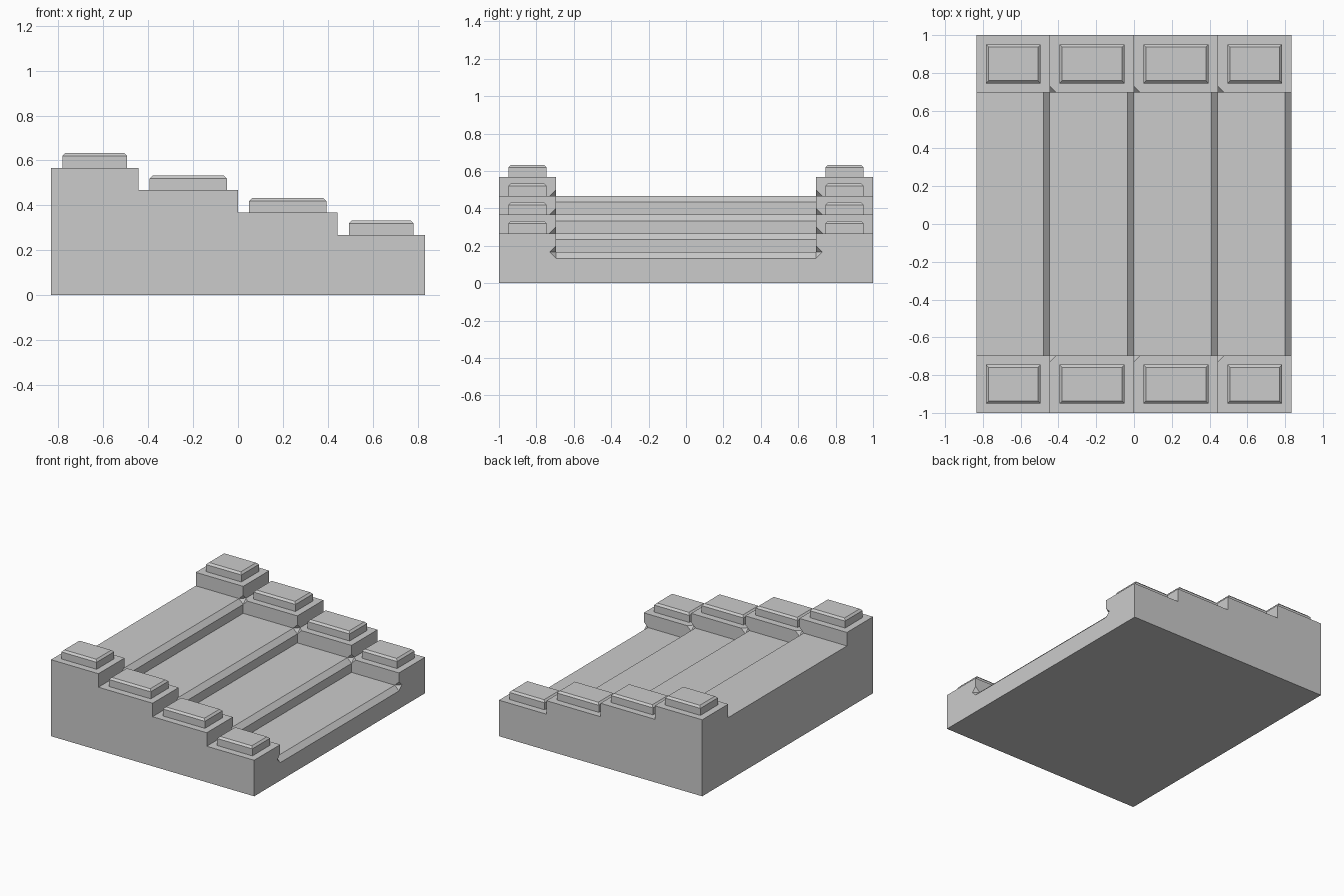
import bpy, bmesh
from mathutils import Matrix

if "Cube" in bpy.data.objects:
    bpy.data.objects.remove(bpy.data.objects["Cube"])

XS = [-0.833, -0.444, 0.0, 0.444, 0.833]   # step boundaries
WALL_Z = [0.567, 0.467, 0.367, 0.267]      # side wall heights
DROP = 0.1                                 # treads sit this far below the walls
INNER = 0.695                              # inner face of side walls
NOSE = 0.034                               # nosing chamfer


def make_object(name, bm):
    bmesh.ops.recalc_face_normals(bm, faces=bm.faces)
    mesh = bpy.data.meshes.new(name)
    bm.to_mesh(mesh)
    bm.free()
    obj = bpy.data.objects.new(name, mesh)
    bpy.context.collection.objects.link(obj)
    return obj


def prism(name, profile, half_width):
    bm = bmesh.new()
    face = bm.faces.new([bm.verts.new((x, -half_width, z)) for x, z in profile])
    new = bmesh.ops.extrude_face_region(bm, geom=[face])["geom"]
    verts = [v for v in new if isinstance(v, bmesh.types.BMVert)]
    bmesh.ops.translate(bm, verts=verts, vec=(0, 2 * half_width, 0))
    return make_object(name, bm)


def cut(target, cutter):
    cutter.hide_render = True
    mod = target.modifiers.new("cut", "BOOLEAN")
    mod.operation = "DIFFERENCE"
    mod.solver = "EXACT"
    mod.object = cutter
    bpy.context.view_layer.objects.active = target
    bpy.ops.object.modifier_apply(modifier=mod.name)
    bpy.data.objects.remove(cutter)


# Stepped block at side wall height
profile = [(XS[0], 0)]
for i, z in enumerate(WALL_Z):
    profile += [(XS[i], z), (XS[i + 1], z)]
profile.append((XS[-1], 0))
staircase = prism("staircase", profile, 1.0)

# Channel between the walls, leaving treads with chamfered nosings
channel = [(-1.0, 1.0), (-1.0, WALL_Z[0] - DROP)]
for i, z in enumerate(WALL_Z):
    t, x = z - DROP, XS[i + 1]
    if i:
        channel.append((XS[i], t))
    channel.append((x - NOSE, t))
    if i < 3:
        channel.append((x, t - NOSE))
    else:
        channel.append((x + NOSE, t - 2 * NOSE))
channel.append((XS[-1] + NOSE, 1.0))
cut(staircase, prism("channel_cutter", channel, INNER))

# Small faceted notches where each nosing meets a wall
bm = bmesh.new()
for i, z in enumerate(WALL_Z):
    for side in (-1, 1):
        cx, cy, cz = XS[i + 1], side * INNER, z - DROP
        pts = []
        for axis in range(3):
            for s in (-NOSE, NOSE):
                p = [cx, cy, cz]
                p[axis] += s
                pts.append(bm.verts.new(p))
        for a in (0, 1):
            for b in (2, 3):
                for c in (4, 5):
                    bm.faces.new((pts[a], pts[b], pts[c]))
cut(staircase, make_object("notch_cutter", bm))


# Raised cap blocks with chamfered tops
def cap(name, x0, x1, y0, y1, z):
    bm = bmesh.new()
    height = 0.066
    bmesh.ops.create_cube(bm, size=1, matrix=Matrix.Translation(
        ((x0 + x1) / 2, (y0 + y1) / 2, z + height / 2)) @ Matrix.Diagonal(
        (x1 - x0, y1 - y0, height, 1)))
    top = [e for e in bm.edges if all(v.co.z > z + height / 2 for v in e.verts)]
    bmesh.ops.bevel(bm, geom=top, offset=0.014, offset_type="OFFSET",
                    segments=1, affect="EDGES", profile=0.5)
    make_object(name, bm)


for i, z in enumerate(WALL_Z):
    for side, label in ((-1, "front"), (1, "back")):
        ya, yb = sorted((side * 0.745, side * 0.95))
        cap(f"{label}_cap_{i + 1}", XS[i] + 0.05, XS[i + 1] - 0.05, ya, yb, z)
